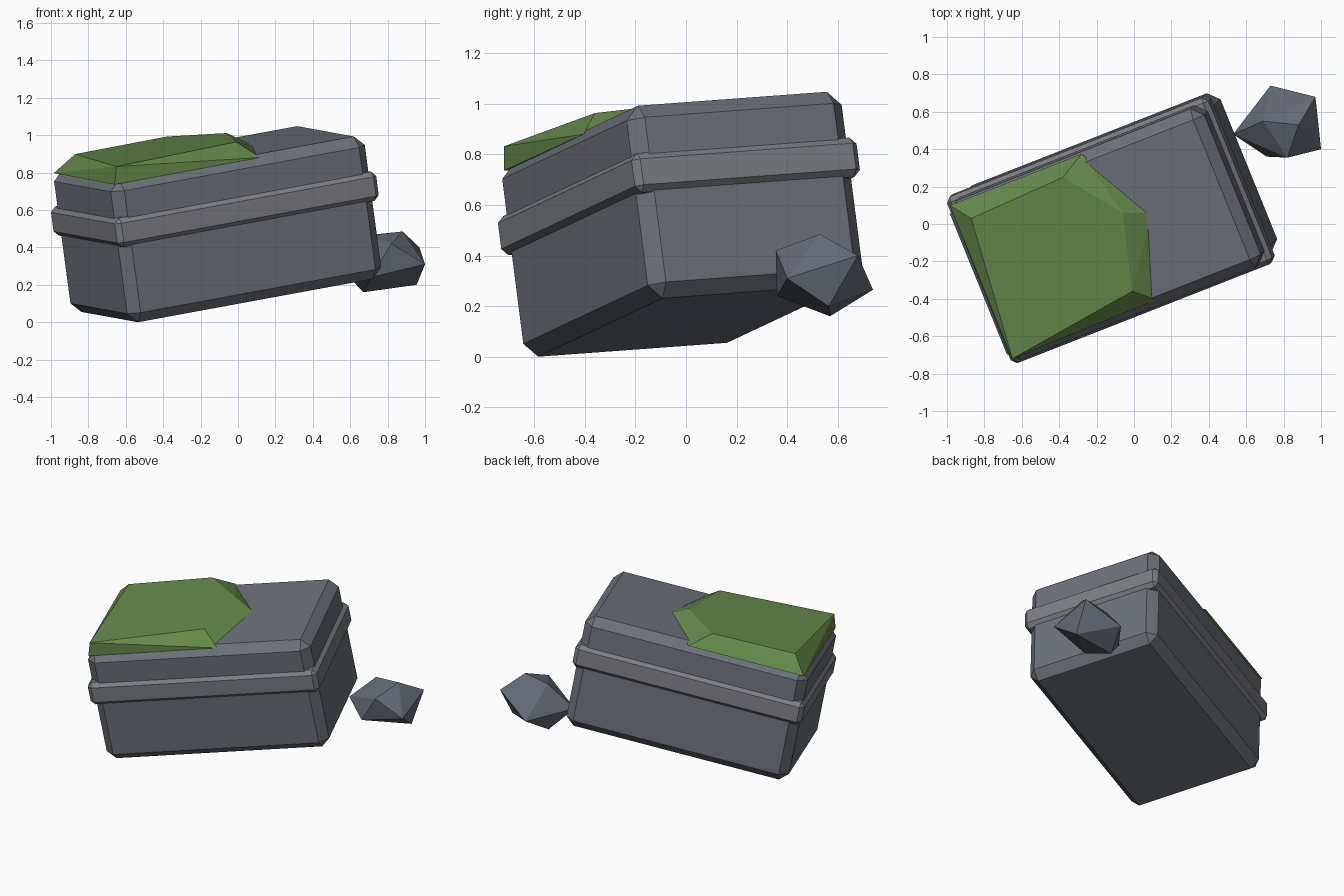
import bpy, bmesh
from mathutils import Vector, Matrix

if "Cube" in bpy.data.objects:
    bpy.data.objects.remove(bpy.data.objects["Cube"])

# Frame of the tilted crate: long axis, short axis, up axis
U = Vector((0.918, 0.360, 0.169)).normalized()
V = Vector((-0.386, 0.920, 0.066))
V = (V - U * V.dot(U)).normalized()
W = U.cross(V)
CENTRE = Vector((-0.109, -0.014, 0.524))
FRAME = Matrix.Translation(CENTRE) @ Matrix((U, V, W)).transposed().to_4x4()


def add_object(name, bm, colour):
    bmesh.ops.recalc_face_normals(bm, faces=bm.faces)
    mesh = bpy.data.meshes.new(name)
    bm.to_mesh(mesh)
    bm.free()
    obj = bpy.data.objects.new(name, mesh)
    bpy.context.collection.objects.link(obj)
    mat = bpy.data.materials.new(name + "_colour")
    mat.diffuse_color = (*colour, 1)
    mat.use_nodes = True
    mat.node_tree.nodes["Principled BSDF"].inputs["Base Color"].default_value = mat.diffuse_color
    mesh.materials.append(mat)
    return obj


def chamfered_box(name, size, lift, chamfer, colour):
    bm = bmesh.new()
    bmesh.ops.create_cube(bm, size=1)
    bmesh.ops.scale(bm, vec=size, verts=bm.verts)
    bmesh.ops.bevel(bm, geom=bm.edges[:], offset=chamfer, segments=1,
                    affect='EDGES', profile=0.5)
    bm.transform(FRAME @ Matrix.Translation((0, 0, lift)))
    return add_object(name, bm, colour)


def hull(name, points, colour):
    bm = bmesh.new()
    for p in points:
        bm.verts.new(p)
    res = bmesh.ops.convex_hull(bm, input=bm.verts[:])
    inside = [g for g in res["geom_interior"] if isinstance(g, bmesh.types.BMVert)]
    bmesh.ops.delete(bm, geom=inside, context='VERTS')
    return add_object(name, bm, colour)


# Stone crate and the raised band around it
chamfered_box("stone_block", (1.48, 0.92, 0.775), 0, 0.056, (0.150, 0.163, 0.190))
chamfered_box("raised_band", (1.523, 0.963, 0.158), 0.112, 0.027, (0.205, 0.208, 0.228))

# Moss patch: five-sided slab lying on the tilted top
top = CENTRE + W * 0.3875


def on_top(x, y, h):
    z = top.z - (W.x * (x - top.x) + W.y * (y - top.y)) / W.z
    return (x, y, z + h)


rim = [(-0.985, 0.10), (-0.66, -0.72), (0.12, -0.405), (0.095, 0.06), (-0.28, 0.375)]
crown = [(-0.87, 0.03), (-0.65, -0.72), (-0.01, -0.36), (-0.06, 0.06), (-0.38, 0.25)]
hull("moss_patch", [on_top(x, y, -0.018) for x, y in rim]
     + [on_top(x, y, 0.077) for x, y in crown], (0.13, 0.25, 0.07))

# Small faceted rock beside the far corner
hull("small_rock", [
    (0.88, 0.53, 0.485), (0.82, 0.355, 0.42), (0.97, 0.68, 0.40),
    (1.00, 0.40, 0.31), (0.955, 0.565, 0.20), (0.71, 0.36, 0.24),
    (0.73, 0.74, 0.265), (0.53, 0.48, 0.31), (0.67, 0.57, 0.16),
    (0.69, 0.55, 0.465)], (0.125, 0.142, 0.170))
